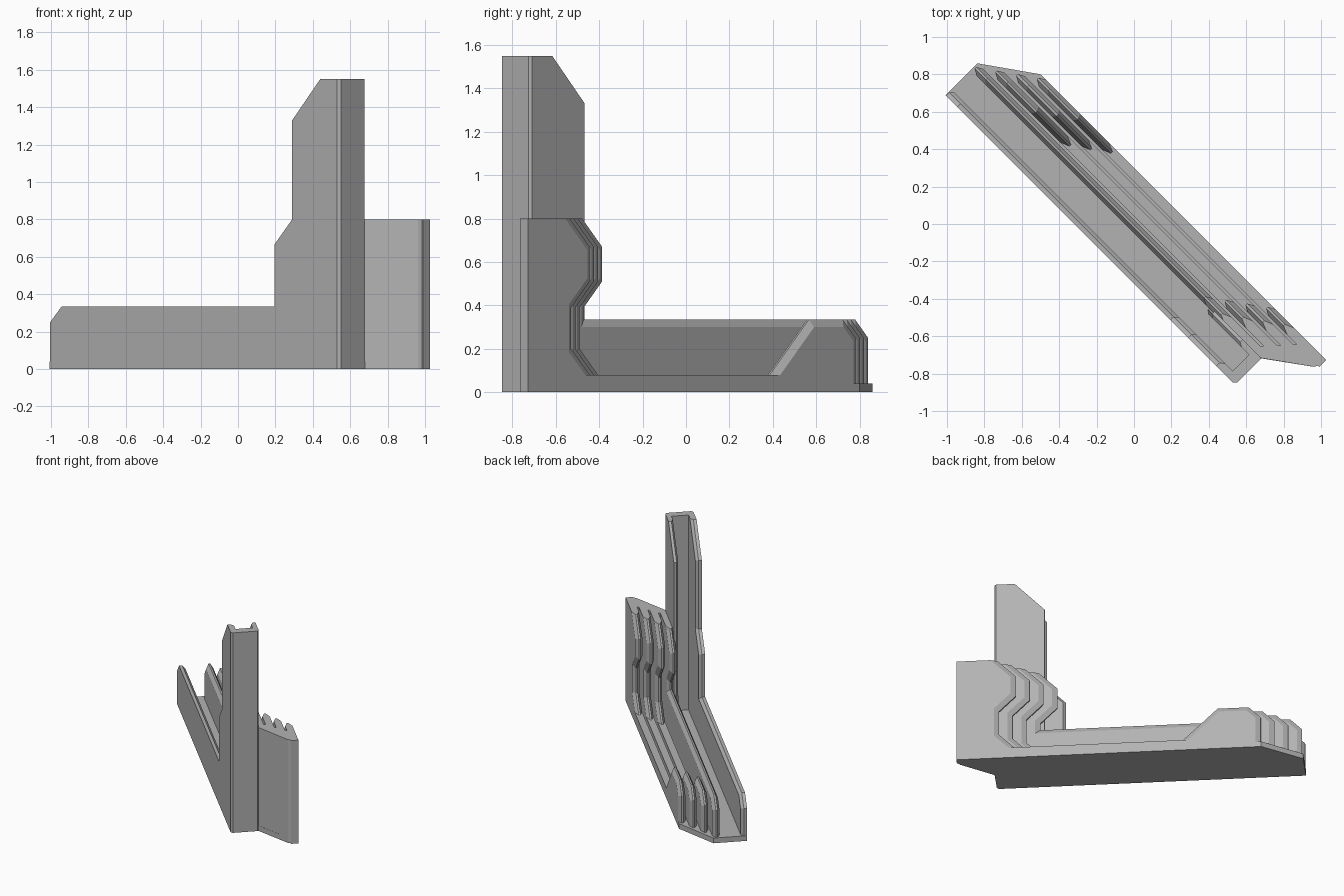
import bpy, bmesh, math
from mathutils import Matrix, Vector

if "Cube" in bpy.data.objects:
    bpy.data.objects.remove(bpy.data.objects["Cube"])

grey = bpy.data.materials.new("Plain grey")
grey.use_nodes = True
COLOUR = (0.45, 0.45, 0.45, 1)
grey.diffuse_color = COLOUR
grey.node_tree.nodes["Principled BSDF"].inputs["Base Color"].default_value = COLOUR

# Parts are built along the rack's own length, then turned diagonally
TURN = Matrix.Rotation(math.radians(-45), 4, 'Z')


def loft(name, loops):
    """Skin a closed solid through matching loops of points."""
    bm = bmesh.new()
    rings = [[bm.verts.new(p) for p in loop] for loop in loops]
    bm.faces.new(rings[0])
    bm.faces.new(rings[-1])
    n = len(rings[0])
    for a, b in zip(rings, rings[1:]):
        for i in range(n):
            j = (i + 1) % n
            bm.faces.new((a[i], a[j], b[j], b[i]))
    bmesh.ops.recalc_face_normals(bm, faces=bm.faces[:])
    bm.transform(TURN)
    mesh = bpy.data.meshes.new(name)
    bm.to_mesh(mesh)
    bm.free()
    mesh.materials.append(grey)
    obj = bpy.data.objects.new(name, mesh)
    bpy.context.collection.objects.link(obj)
    return obj


def slab(name, outline, z0, z1):
    return loft(name, [[(u, v, z) for u, v in outline] for z in (z0, z1)])


def inset(profile, d, sharp):
    """Move each edge of a counter-clockwise profile inward, except sharp ones."""
    pts = [Vector(p) for p in profile]
    n = len(pts)
    lines = []
    for i in range(n):
        t = (pts[(i + 1) % n] - pts[i]).normalized()
        normal = Vector((-t.y, t.x))
        lines.append((normal, normal.dot(pts[i]) + (0 if i in sharp else d)))
    out = []
    for i in range(n):
        (a, p), (b, q) = lines[i - 1], lines[i]
        det = a.x * b.y - a.y * b.x
        out.append(((p * b.y - q * a.y) / det, (a.x * q - b.x * p) / det))
    return out


def plate(name, profile, v0, v1, d=0.035, c=0.02, sharp=(0,), sides=(True, True)):
    """Upright plate with chamfered rims on the chosen sides."""
    small = inset(profile, d, sharp)
    steps = [(small, v0), (profile, v0 + c)] if sides[0] else [(profile, v0)]
    steps += [(profile, v1 - c), (small, v1)] if sides[1] else [(profile, v1)]
    return loft(name, [[(u, v, z) for u, z in prof] for prof, v in steps])


def back_edge(v):
    return 0.988 + 1.37 * (v + 0.028)


# Rounded outer corner shared by the base and the tower wall
corner = [(1.22, 0.14), (1.231, 0.16), (1.231, 0.182), (1.222, 0.202), (1.2, 0.212)]

# Base plate
slab("base_plate", [(-1.2, -0.225), (0.975, -0.225), (0.99, -0.21), (0.988, -0.028)]
     + corner + [(-0.92, 0.212), (-1.2, 0.015)], 0, 0.04)

# Slanted wall closing the slots of the short tower
slab("tower_back_wall", [(0.985, -0.028)] + corner
     + [(1.12, 0.212), (back_edge(-0.028) - 0.09, -0.028)], 0, 0.8)

# Channel post
slab("post_back", [(0.93, -0.225), (0.975, -0.225), (0.99, -0.21), (0.99, -0.035),
                   (0.98, -0.025), (0.93, -0.025)], 0, 1.55)
post_top = [(0.96, 1.55), (0.847, 1.55), (0.635, 1.33)]
plate("post_inner_flange", [(0.6, 0), (0.96, 0)] + post_top + [(0.635, 0.3)],
      -0.06, -0.025, d=0.02, c=0.015, sharp=(0, 1, 2), sides=(True, False))
plate("front_flange", [(-1.195, 0), (0.96, 0)] + post_top
      + [(0.635, 0.8), (0.5, 0.665), (0.5, 0.333), (-1.11, 0.333), (-1.195, 0.25)],
      -0.225, -0.182, d=0.02, sharp=(0, 1, 2), sides=(False, True))

# Staggered fins, each with a low end block and a notched tower section
PITCH, THICK, STEP = 0.065, 0.052, 0.092
for i in range(4):
    v0 = -0.035 + PITCH * i
    v1 = v0 + THICK
    s = STEP * i
    low_end = -1.19 + s
    # Innermost fin is a full-length wall
    tip = [(0.8, 0), (0.8, 0.335)] if i == 0 else [(-0.55 + s, 0), (-0.885 + s, 0.335)]
    plate(f"low_fin_{i}", [(low_end, 0)] + tip
          + [(low_end + 0.085, 0.335), (low_end, 0.25)], v0, v1)
    rear = back_edge(v0) - 0.005
    front = [(0.674, 0.8), (0.544, 0.67), (0.544, 0.51), (0.664, 0.39),
             (0.664, 0.2), (0.464, 0)]
    plate(f"tower_fin_{i}", [(rear, 0), (rear, 0.8)] + [(u + s, z) for u, z in front],
          v0, v1, sharp=(0, 1, 7))
    # Raised floor strip joining the two ends
    if i:
        slab(f"floor_strip_{i}", [(-0.8 + s, v0), (0.8 + s, v0),
                                  (0.8 + s, v1), (-0.8 + s, v1)], 0, 0.08)
